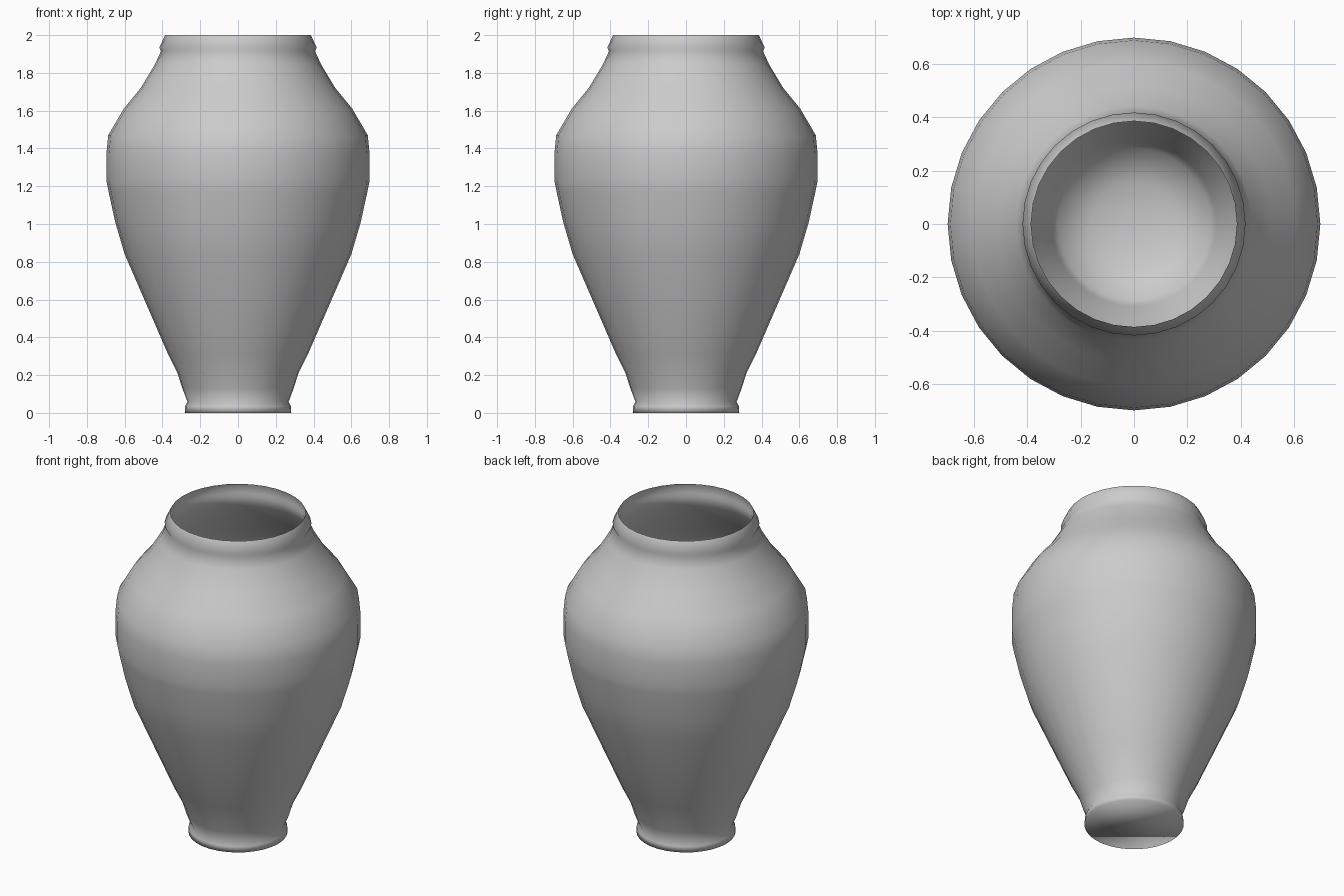
import bpy, bmesh, math

SIDES = 32
WALL = 0.012

cube = bpy.data.objects.get("Cube")
if cube:
    bpy.data.objects.remove(cube, do_unlink=True)

# Single plain clay colour
clay = bpy.data.materials.new("grey_clay")
clay.use_nodes = True
colour = (0.6, 0.6, 0.6, 1)
clay.diffuse_color = colour
clay.node_tree.nodes["Principled BSDF"].inputs["Base Color"].default_value = colour

# Outer profile from foot to lip, as (radius, height)
outer = [(0.282, 0), (0.28, 0.035), (0.268, 0.06), (0.295, 0.13), (0.32, 0.21),
         (0.37, 0.31), (0.60, 0.84), (0.65, 1.01), (0.685, 1.17), (0.697, 1.23),
         (0.697, 1.37), (0.687, 1.47), (0.605, 1.61), (0.515, 1.72), (0.44, 1.845),
         (0.408, 1.915), (0.417, 1.935), (0.385, 2.0)]

# Thin inner wall follows the outer one down to a dished floor
inner = [(r - WALL, z) for r, z in reversed(outer[4:-1])]
floor = [(0.285, 0.14), (0.16, 0.09), (0.06, 0.075)]


def lathe(name, profile):
    """Revolve a profile around z and cap both ends."""
    bm = bmesh.new()
    rings = []
    for r, z in profile:
        angles = [math.tau * i / SIDES for i in range(SIDES)]
        rings.append([bm.verts.new((r * math.cos(a), r * math.sin(a), z)) for a in angles])
    for low, high in zip(rings, rings[1:]):
        for i in range(SIDES):
            j = (i + 1) % SIDES
            bm.faces.new((low[i], low[j], high[j], high[i]))
    bm.faces.new(list(reversed(rings[0])))
    bm.faces.new(rings[-1])
    mesh = bpy.data.meshes.new(name)
    bm.to_mesh(mesh)
    bm.free()
    mesh.materials.append(clay)
    obj = bpy.data.objects.new(name, mesh)
    bpy.context.collection.objects.link(obj)
    return obj


# Vase with a crisp lip and soft body
vase = lathe("vase", outer + inner + floor)
bpy.ops.object.select_all(action="DESELECT")
vase.select_set(True)
bpy.context.view_layer.objects.active = vase
bpy.ops.object.shade_smooth_by_angle(angle=math.radians(100))
